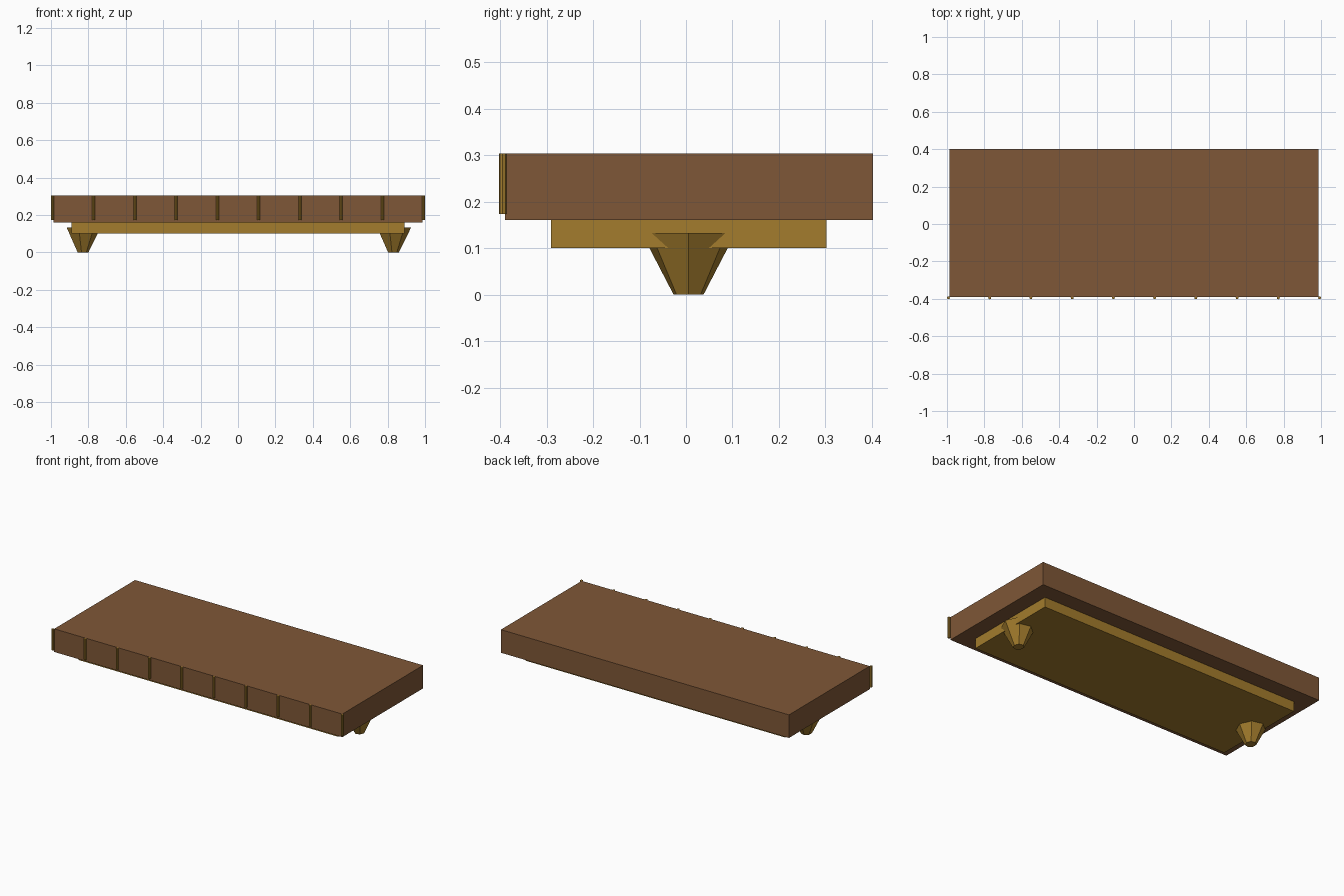
import bpy
import bmesh
from mathutils import Matrix, Vector

cube = bpy.data.objects.get("Cube")
if cube:
    bpy.data.objects.remove(cube, do_unlink=True)


def make_material(name, rgb):
    mat = bpy.data.materials.new(name)
    mat.use_nodes = True
    mat.diffuse_color = (*rgb, 1)
    mat.node_tree.nodes["Principled BSDF"].inputs["Base Color"].default_value = (*rgb, 1)
    return mat


def finish(bm, name, mat):
    bmesh.ops.recalc_face_normals(bm, faces=bm.faces)
    mesh = bpy.data.meshes.new(name)
    bm.to_mesh(mesh)
    bm.free()
    mesh.materials.append(mat)
    obj = bpy.data.objects.new(name, mesh)
    bpy.context.collection.objects.link(obj)
    return obj


def box(name, low, high, mat):
    low, high = Vector(low), Vector(high)
    bm = bmesh.new()
    bmesh.ops.create_cube(bm, size=1)
    bmesh.ops.scale(bm, vec=high - low, verts=bm.verts)
    bmesh.ops.translate(bm, vec=(low + high) / 2, verts=bm.verts)
    return finish(bm, name, mat)


def frustum(name, x, y, z0, z1, r0, r1, sides, mat, stretch=1):
    """Upright cone section with one corner facing +x."""
    bm = bmesh.new()
    bmesh.ops.create_cone(bm, cap_ends=True, segments=sides,
                          radius1=r0, radius2=r1, depth=z1 - z0)
    first = max(bm.verts, key=lambda v: v.co.y).co
    turn = Vector((1, 0)).angle_signed(first.xy.normalized())
    bmesh.ops.rotate(bm, matrix=Matrix.Rotation(turn, 3, "Z"), verts=bm.verts)
    bmesh.ops.scale(bm, vec=(1, stretch, 1), verts=bm.verts)
    bmesh.ops.translate(bm, vec=(x, y, (z0 + z1) / 2), verts=bm.verts)
    return finish(bm, name, mat)


brown = make_material("brown leather", (0.212, 0.096, 0.038))
gold = make_material("golden wood", (0.366, 0.202, 0.026))

# Cushion slab and the frame below it
box("seat_slab", (-0.987, -0.389, 0.161), (0.987, 0.402, 0.304), brown)
box("base_frame", (-0.89, -0.291, 0.10), (0.89, 0.302, 0.161), gold)

# Two tapered seven-sided feet
for side, x in (("right", -0.83), ("left", 0.83)):
    frustum(side + "_foot", x, 0.0055, 0, 0.133, 0.0303, 0.0953, 7, gold, 1.09)

# Row of thin upright rods along the front
count = 10
for i in range(count):
    x = 0.992 * (2 * i / (count - 1) - 1)
    frustum(f"front_rod_{i + 1}", x, -0.3945, 0.174, 0.304, 0.008, 0.008, 8, gold)
